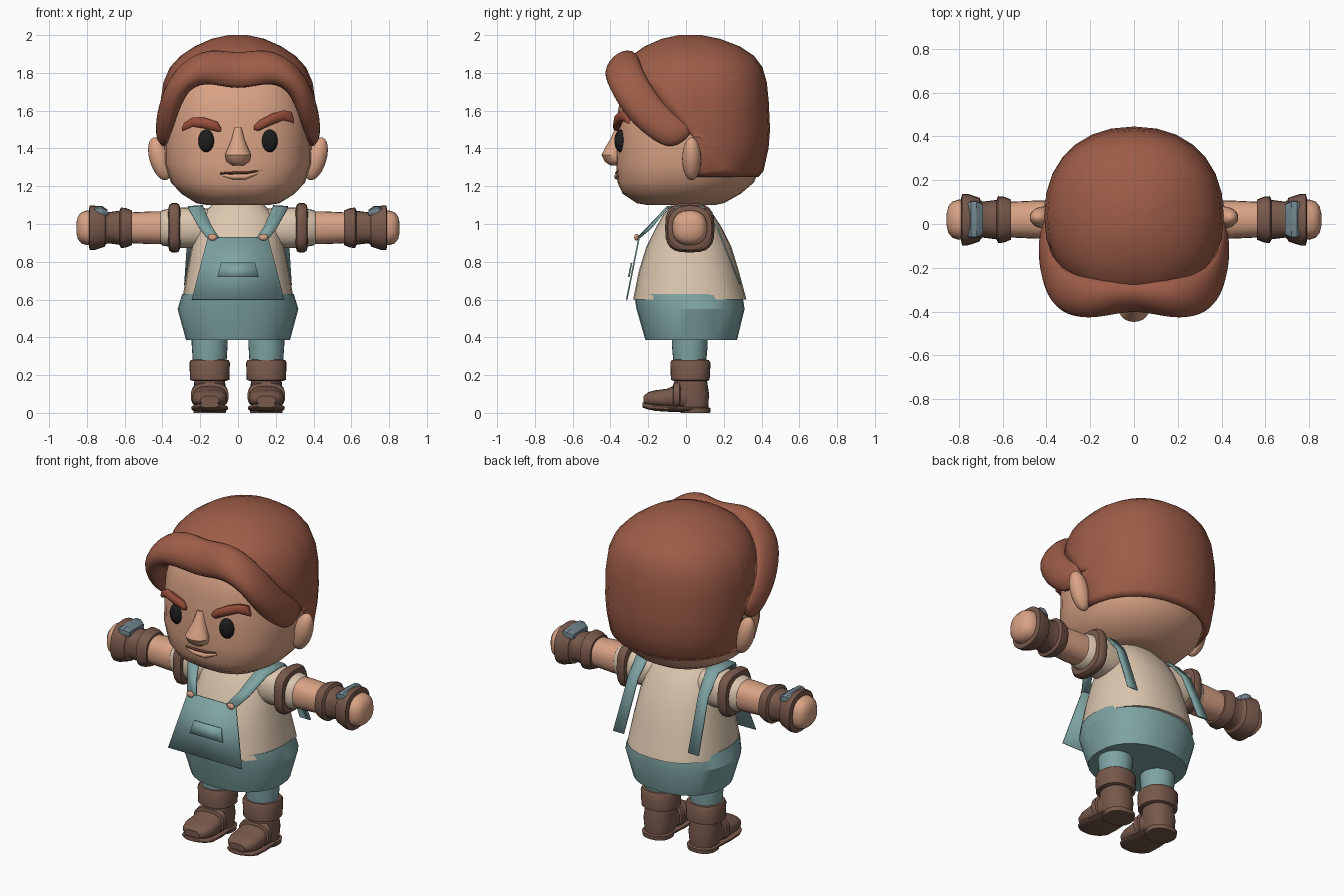
import bpy, bmesh, math
from mathutils import Vector, Matrix

COLORS = {
    "hair": (.34, .108, .064), "brow": (.31, .075, .042), "skin": (.70, .365, .235),
    "cream": (.72, .57, .43), "teal": (.21, .37, .37), "leather": (.185, .098, .07),
    "black": (.012, .012, .013), "steel": (.17, .24, .275), "mouth_line": (.13, .05, .03)}
MATS = {}
for key, c in COLORS.items():
    MATS[key] = bpy.data.materials.new(key)
    MATS[key].diffuse_color = (*c, 1)


def finish(name, bm, mat, mirror=False, angle=40, subsurf=0, solid=0):
    bmesh.ops.recalc_face_normals(bm, faces=bm.faces)
    me = bpy.data.meshes.new(name)
    bm.to_mesh(me)
    bm.free()
    me.materials.append(MATS[mat])
    ob = bpy.data.objects.new(name, me)
    bpy.context.collection.objects.link(ob)
    bpy.context.view_layer.objects.active = ob
    bpy.ops.object.select_all(action='DESELECT')
    ob.select_set(True)
    bpy.ops.object.shade_smooth_by_angle(angle=math.radians(angle))
    if mirror:
        m = ob.modifiers.new("mirror", 'MIRROR')
        m.merge_threshold = .002
    if subsurf:
        s = ob.modifiers.new("subsurf", 'SUBSURF')
        s.levels = s.render_levels = subsurf
    if solid:
        s = ob.modifiers.new("solid", 'SOLIDIFY')
        s.thickness, s.offset = solid, -1
    return ob


def oval(axis, p, c, r, n=2, n2=None, N=28):
    """Superellipse ring at p on an axis; n2 is the exponent of the positive half."""
    ring = []
    for i in range(N):
        a = 2 * math.pi * i / N
        e = 2 / (n2 if n2 and math.sin(a) > 0 else n)
        u = c[0] + r[0] * math.copysign(abs(math.cos(a)) ** e, math.cos(a))
        v = c[1] + r[1] * math.copysign(abs(math.sin(a)) ** e, math.sin(a))
        ring.append({'x': (p, u, v), 'y': (u, p, v), 'z': (u, v, p)}[axis])
    return ring


def loft_bm(rings, caps=(True, True), closed=True):
    bm = bmesh.new()
    vs = [[bm.verts.new(p) for p in r] for r in rings]
    n = len(rings[0])
    for a, b in zip(vs, vs[1:]):
        for i in range(n if closed else n - 1):
            j = (i + 1) % n
            bm.faces.new((a[i], a[j], b[j], b[i]))
    for k, end in zip(caps, (vs[0], vs[-1])):
        if k:
            bm.faces.new(end)
    return bm


def zstack(rows, n=2.2, n2=None, x=0):
    """Rings from rows of (z, half width, front y, back y)."""
    return [oval('z', z, (x, (f + b) / 2), (rx, (b - f) / 2), n, n2) for z, rx, f, b in rows]


def lathe_x(name, rows, mat, n=2, **kw):
    """Arm section: rows of (x, radius) about the arm axis."""
    rings = [oval('x', x, (.02, .98), (r, r), n, N=24) for x, r in rows]
    return finish(name, loft_bm(rings), mat, mirror=True, **kw)


def ball(name, loc, scale, mat, rot=(0, 0, 0), mirror=True):
    bm = bmesh.new()
    bmesh.ops.create_uvsphere(bm, u_segments=20, v_segments=12, radius=1)
    bmesh.ops.scale(bm, vec=scale, verts=bm.verts)
    for a, ax in zip(rot, 'XYZ'):
        bmesh.ops.rotate(bm, verts=bm.verts, matrix=Matrix.Rotation(a, 3, ax))
    bmesh.ops.translate(bm, vec=loc, verts=bm.verts)
    return finish(name, bm, mat, mirror)


def plate(name, rows, mat, mirror=False, solid=.008):
    """Thin strip from pairs of edge points."""
    return finish(name, loft_bm(rows, (False, False), False), mat, mirror, solid=solid)


# Head
finish("head", loft_bm(zstack([
    (1.10, .16, -.2, .15), (1.11, .22, -.26, .2), (1.16, .30, -.335, .29), (1.22, .355, -.363, .36),
    (1.32, .388, -.37, .40), (1.45, .39, -.367, .41), (1.6, .38, -.36, .40), (1.74, .345, -.33, .37),
    (1.83, .27, -.26, .3), (1.88, .16, -.15, .18)], 2.5, 2)), "skin")
ball("ears", (.413, .03, 1.345), (.055, .05, .118), "skin", (0, .3, 0))
finish("nose", loft_bm(zstack([
    (1.31, .03, -.40, -.34), (1.33, .06, -.43, -.33), (1.365, .07, -.447, -.33),
    (1.41, .05, -.425, -.33), (1.45, .034, -.40, -.33), (1.51, .02, -.375, -.33)], 2)), "skin")
ball("eyes", (.168, -.345, 1.44), (.043, .034, .06), "black", (0, 0, .2))


# Brows and mouth: tapered tubes running across the face
def face_tube(name, rows, mat):
    finish(name, loft_bm([oval('x', x, (y, z), (ry, rz), N=10) for x, y, z, ry, rz in rows]), mat)


face_tube("right_brow", [(.085, -.365, 1.51, .01, .012), (.11, -.365, 1.52, .022, .028),
    (.18, -.357, 1.555, .025, .03), (.24, -.335, 1.575, .022, .028), (.285, -.31, 1.565, .018, .03),
    (.297, -.305, 1.54, .008, .01)], "brow")
face_tube("left_brow", [(-.09, -.365, 1.50, .01, .012), (-.11, -.365, 1.515, .022, .028),
    (-.18, -.357, 1.535, .025, .03), (-.24, -.335, 1.54, .022, .026), (-.285, -.315, 1.515, .016, .022),
    (-.297, -.305, 1.50, .008, .01)], "brow")
face_tube("lip", [(-.08, -.36, 1.258, .008, .006), (-.03, -.366, 1.25, .014, .014),
    (.04, -.366, 1.25, .014, .015), (.11, -.354, 1.272, .008, .006)], "skin")
face_tube("mouth_crease", [(-.095, -.358, 1.268, .006, .005), (-.03, -.368, 1.27, .008, .007),
    (.05, -.366, 1.271, .008, .007), (.13, -.35, 1.286, .006, .005)], "mouth_line")

# Hair cap: shell cut away around the face
bm = loft_bm(zstack([
    (1.25, .37, -.33, .385), (1.28, .392, -.36, .41), (1.4, .405, -.37, .437), (1.5, .41, -.37, .445),
    (1.65, .41, -.365, .438), (1.75, .395, -.355, .428), (1.83, .36, -.335, .405), (1.89, .305, -.29, .36),
    (1.94, .23, -.22, .285), (1.98, .14, -.13, .18), (2.0, .05, -.04, .08)]), (False, True))
for co, no in (((0, .04, 1.46), (0, 1, 0)), ((0, .04, 1.46), (0, 0, 1)), ((0, .04, 1.46), (0, 1, 1))):
    bmesh.ops.bisect_plane(bm, geom=bm.verts[:] + bm.edges[:] + bm.faces[:], plane_co=co, plane_no=no)
cut = []
for f in bm.faces:
    c = f.calc_center_median()
    if c.y < .04 and (c.z < 1.46 or c.y + c.z < 1.5):
        cut.append(f)
bmesh.ops.delete(bm, geom=cut, context='FACES')
finish("hair_cap", bm, "hair", solid=.03)

# Swept fringe: lofted lobe from the parting down to the ear, mirrored
finish("hair_fringe", loft_bm([
    [(0, -.24, 1.89), (0, -.33, 1.91), (0, -.39, 1.81), (0, -.385, 1.69), (0, -.29, 1.70)],
    [(.14, -.22, 1.91), (.15, -.34, 1.96), (.17, -.45, 1.86), (.18, -.43, 1.755), (.18, -.29, 1.755)],
    [(.27, -.2, 1.84), (.31, -.32, 1.88), (.33, -.44, 1.78), (.295, -.40, 1.69), (.26, -.28, 1.69)],
    [(.35, -.14, 1.73), (.395, -.25, 1.74), (.415, -.35, 1.66), (.345, -.34, 1.56), (.3, -.27, 1.58)],
    [(.375, -.04, 1.59), (.43, -.11, 1.58), (.45, -.2, 1.51), (.385, -.21, 1.44), (.34, -.17, 1.48)],
    [(.37, .12, 1.50), (.43, .04, 1.49), (.44, -.04, 1.43), (.40, -.07, 1.36), (.36, -.04, 1.41)]],
    (False, True)), "hair", mirror=True, subsurf=2, angle=80)

# Shirt and trousers
finish("shirt", loft_bm(zstack([
    (.6, .295, -.28, .32), (.75, .27, -.25, .28), (.88, .245, -.21, .24), (.98, .22, -.16, .19),
    (1.05, .19, -.12, .145), (1.1, .14, -.08, .1)], 2.3)), "cream")
finish("trousers", loft_bm(zstack([
    (.385, .275, -.215, .27), (.55, .32, -.262, .31), (.63, .295, -.275, .298)], 2.2)), "teal", angle=30)
finish("trouser_legs", loft_bm(zstack([
    (.25, .088, -.065, .105), (.36, .095, -.075, .115), (.45, .095, -.075, .115)], 2, x=.15)), "teal", True)

# Bib, pocket and straps
plate("bib", [[(-.245, -.318, .6), (.245, -.318, .6)], [(-.16, -.252, .93), (.16, -.252, .93)]], "teal")
plate("bib_pocket", [[(-.11, -.307, .72), (.11, -.307, .72)], [(-.09, -.292, .795), (.09, -.292, .795)]], "teal")
plate("straps", [[(.10, -.258, .93), (.165, -.25, .93)], [(.14, -.2, .99), (.205, -.19, .98)],
    [(.185, -.1, 1.095), (.265, -.1, 1.09)], [(.185, .07, 1.10), (.265, .07, 1.095)],
    [(.2, .17, .98), (.265, .17, .98)], [(.215, .29, .68), (.285, .29, .68)]], "teal", True)
ball("strap_buttons", (.135, -.262, .93), (.024, .012, .018), "skin")

# Arms, sleeves and wrist guards
lathe_x("sleeves", [(.1, .09), (.2, .108), (.32, .108), (.40, .094), (.41, .086)], "cream", 2.3)
lathe_x("sleeve_bands", [(.305, .10), (.312, .125), (.325, .131), (.35, .131), (.365, .12), (.37, .09)],
        "leather", 3)
lathe_x("arms", [(.3, .085), (.45, .087), (.6, .08)], "skin", 2.3)
lathe_x("wrist_guards", [(.56, .07), (.562, .092), (.595, .105), (.62, .107), (.628, .09), (.69, .082),
    (.70, .088), (.705, .10), (.76, .118), (.785, .118), (.79, .095)], "leather", 2.4)
lathe_x("hands", [(.76, .09), (.80, .092), (.83, .082), (.848, .06), (.856, .025)], "skin", 2.4)
finish("guard_plates", loft_bm([oval('x', x, (.02, 1.06), (w, h), 5, N=16) for x, w, h in (
    (.69, .07, .015), (.72, .085, .036), (.745, .085, .036), (.765, .075, .02))]), "steel", True, 25)

# Boots
finish("boot_cuffs", loft_bm(zstack([
    (.17, .09, -.065, .115), (.175, .104, -.08, .125), (.265, .107, -.083, .13), (.28, .1, -.075, .12),
    (.282, .08, -.06, .1)], 2.3, x=.15)), "leather", True)
finish("boot_shafts", loft_bm(zstack([
    (.0, .085, -.03, .128), (.025, .088, -.03, .13), (.03, .078, -.05, .118), (.1, .088, -.07, .122),
    (.18, .08, -.06, .11)], 2.3, x=.15)), "leather", True)


def foot(name, rows):
    rings = [oval('y', y, (.15, (a + b) / 2), (w, (b - a) / 2), 2.6) for y, w, a, b in rows]
    finish(name, loft_bm(rings), "leather", True, 35)


foot("boot_toes", [(.06, .08, .02, .16), (-.05, .088, .02, .15), (-.1, .094, .025, .128),
    (-.16, .092, .03, .12), (-.2, .078, .038, .11), (-.224, .05, .045, .09)])
foot("boot_soles", [(.06, .085, .005, .035), (-.08, .096, .005, .04), (-.16, .098, .01, .045),
    (-.2, .083, .018, .05), (-.23, .05, .028, .055)])
foot("boot_straps", [(-.03, .09, .03, .155), (-.035, .098, .02, .168), (-.065, .1, .02, .158),
    (-.07, .09, .03, .14)])
